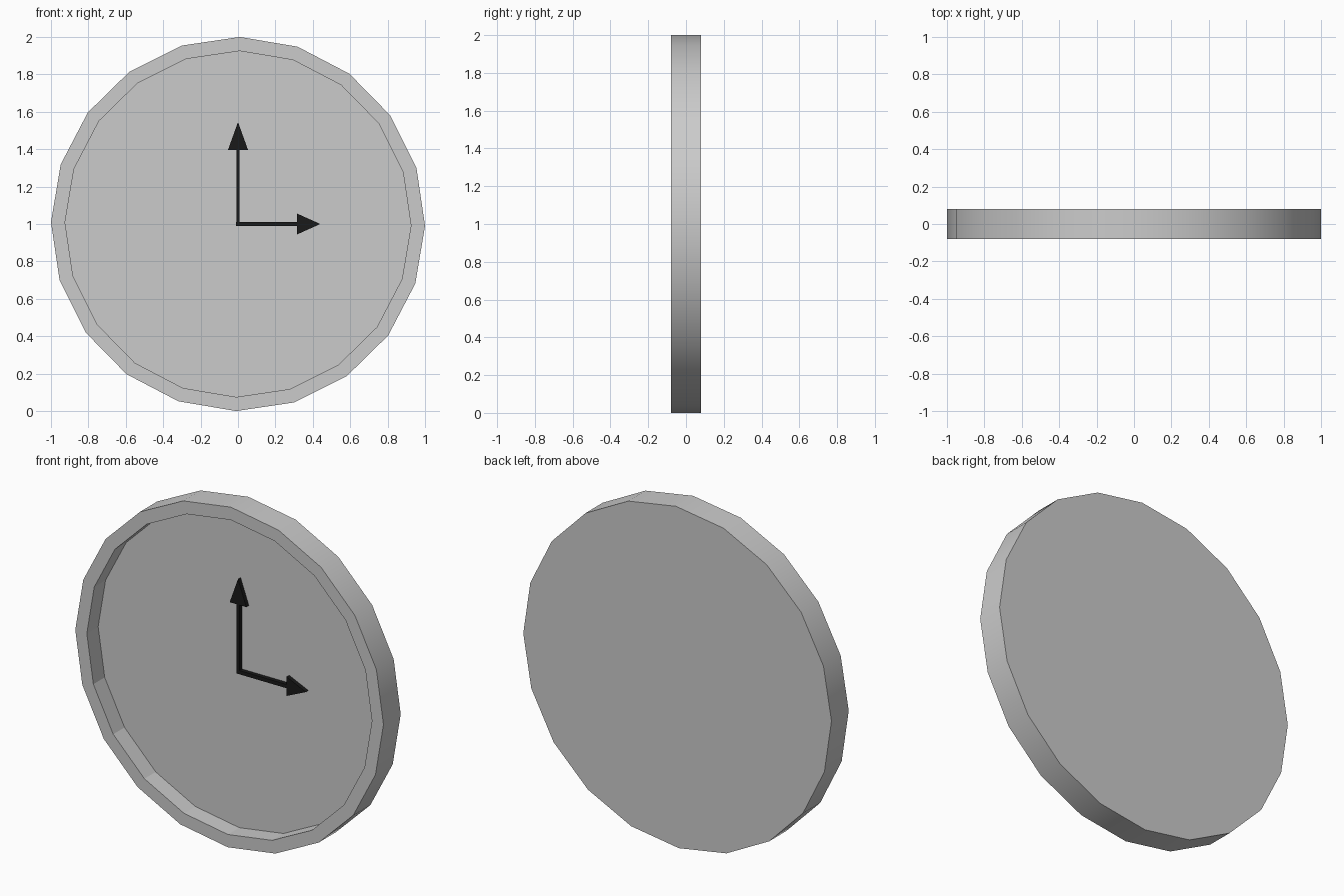
import bpy, bmesh, math
from mathutils import Matrix

if "Cube" in bpy.data.objects:
    bpy.data.objects.remove(bpy.data.objects["Cube"])

SIDES, RADIUS, INNER = 20, 1.0, 0.925
FRONT, BACK, FLOOR = -0.08, 0.08, 0.025


def finish(name, bm):
    mesh = bpy.data.meshes.new(name)
    bmesh.ops.recalc_face_normals(bm, faces=bm.faces)
    bm.to_mesh(mesh)
    bm.free()
    obj = bpy.data.objects.new(name, mesh)
    bpy.context.collection.objects.link(obj)
    return obj


# Clock case: lathe-like rings, outer wall smooth, recess flat
bm = bmesh.new()


def ring(radius, y):
    pts = []
    for i in range(SIDES):
        a = 2 * math.pi * i / SIDES - 0.01
        pts.append(bm.verts.new((radius * math.cos(a), y, 1 + radius * math.sin(a))))
    return pts


rings = [ring(RADIUS, BACK), ring(RADIUS, FRONT), ring(INNER, FRONT), ring(INNER, FLOOR)]
bm.faces.new(rings[0])
bm.faces.new(rings[-1])
for level, (r0, r1) in enumerate(zip(rings, rings[1:])):
    for i in range(SIDES):
        j = (i + 1) % SIDES
        face = bm.faces.new((r0[i], r0[j], r1[j], r1[i]))
        face.smooth = level == 0
for edge in bm.edges:
    if edge.calc_face_angle(0) > math.radians(30):
        edge.smooth = False
finish("clock_case", bm)

black = bpy.data.materials.new("black")
black.diffuse_color = (0.01, 0.01, 0.01, 1)
black.use_nodes = True
black.node_tree.nodes["Principled BSDF"].inputs["Base Color"].default_value = black.diffuse_color


# Hands: thin arrow outline pointing up, extruded and turned
def hand(name, neck, tip, half_shaft, half_head, angle):
    bm = bmesh.new()
    right = [(half_shaft, -0.01), (half_shaft, neck), (half_head, neck)]
    outline = right + [(0, tip)] + [(-x, z) for x, z in reversed(right)]
    face = bm.faces.new([bm.verts.new((x, FLOOR - 0.025, z)) for x, z in outline])
    new = bmesh.ops.extrude_face_region(bm, geom=[face])["geom"]
    verts = [g for g in new if isinstance(g, bmesh.types.BMVert)]
    bmesh.ops.translate(bm, vec=(0, 0.024, 0), verts=verts)
    bm.transform(Matrix.Translation((0, 0, 1)) @ Matrix.Rotation(angle, 4, 'Y'))
    finish(name, bm).data.materials.append(black)


hand("minute_hand", 0.395, 0.545, 0.009, 0.054, 0)
hand("hour_hand", 0.315, 0.44, 0.011, 0.056, math.pi / 2)
